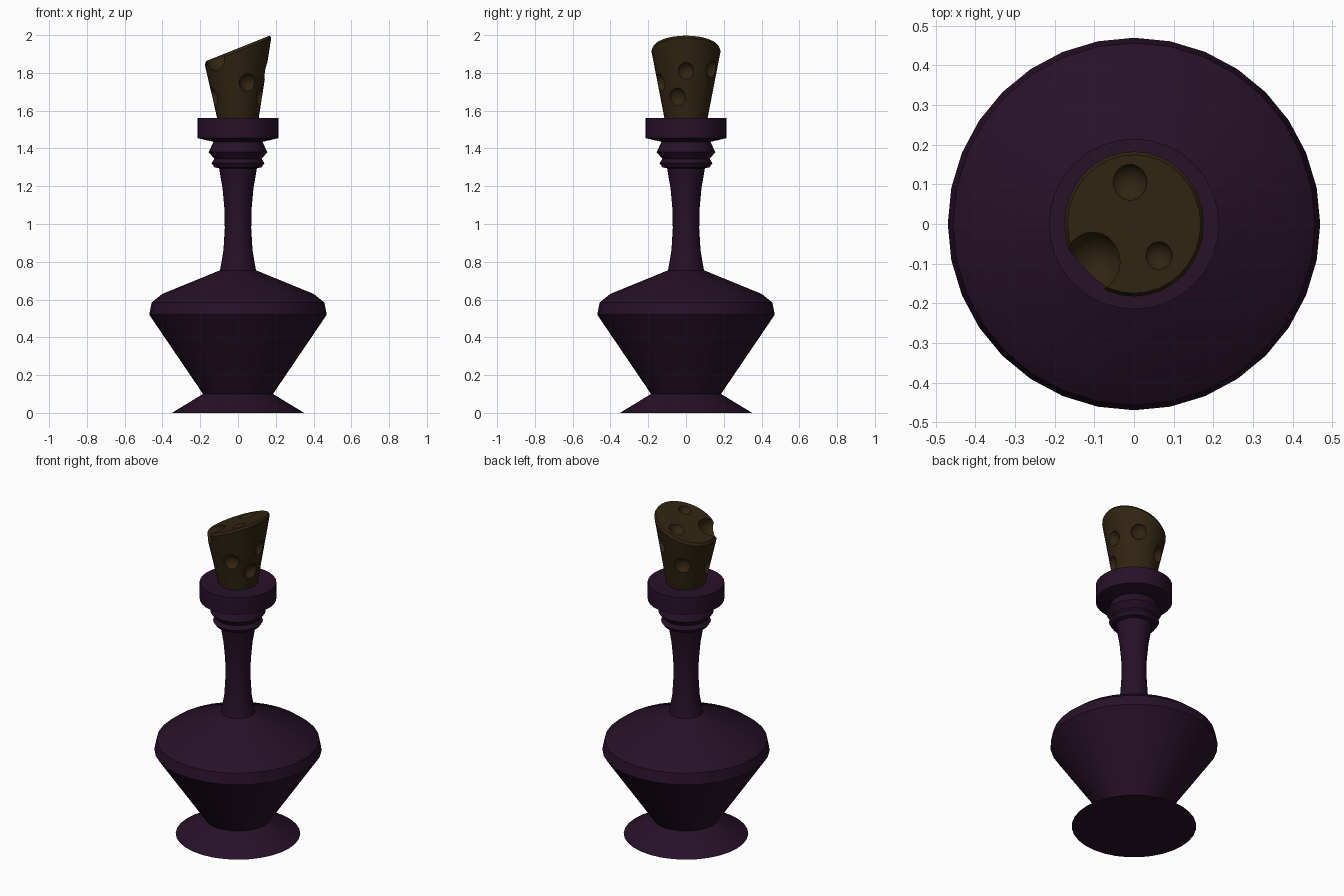
import bpy, bmesh, math
from mathutils import Matrix, Vector

cube = bpy.data.objects.get("Cube")
if cube:
    bpy.data.objects.remove(cube, do_unlink=True)


def material(name, color):
    m = bpy.data.materials.new(name)
    m.use_nodes = True
    m.diffuse_color = color
    m.node_tree.nodes["Principled BSDF"].inputs["Base Color"].default_value = color
    return m


def make_object(name, bm, mat):
    bmesh.ops.recalc_face_normals(bm, faces=bm.faces)
    mesh = bpy.data.meshes.new(name)
    bm.to_mesh(mesh)
    bm.free()
    mesh.materials.append(mat)
    obj = bpy.data.objects.new(name, mesh)
    bpy.context.collection.objects.link(obj)
    return obj


def activate(obj):
    bpy.ops.object.select_all(action='DESELECT')
    obj.select_set(True)
    bpy.context.view_layer.objects.active = obj


def lathe(profile, sides=32):
    """Closed solid of revolution from (radius, height) pairs."""
    bm = bmesh.new()
    rings = []
    for r, z in profile:
        rings.append([bm.verts.new((r * math.cos(a), r * math.sin(a), z))
                      for a in (math.tau * i / sides for i in range(sides))])
    for low, high in zip(rings, rings[1:]):
        for i in range(sides):
            j = (i + 1) % sides
            bm.faces.new((low[i], low[j], high[j], high[i]))
    bm.faces.new(rings[0][::-1])
    bm.faces.new(rings[-1])
    return bm


purple = material("dark purple glass", (0.020, 0.0055, 0.021, 1))
brown = material("dark brown cork", (0.031, 0.0185, 0.006, 1))

# Bottle: foot, body, slender neck, collar rings and lip
bottle = make_object("bottle", lathe([
    (0.35, 0), (0.185, 0.10), (0.47, 0.52), (0.457, 0.585), (0.40, 0.63),
    (0.095, 0.755), (0.077, 0.86), (0.07, 0.98), (0.072, 1.08), (0.082, 1.19),
    (0.10, 1.295), (0.125, 1.30), (0.14, 1.322), (0.125, 1.345),
    (0.155, 1.38), (0.13, 1.435), (0.215, 1.455), (0.215, 1.56)]), purple)

# Cork: flared plug with a sloping top
bm = lathe([(0.108, 1.55), (0.176, 1.915), (0.168, 1.93)])
for v in bm.verts:
    if v.co.z > 1.6:
        v.co.z += 0.4 * v.co.x
    v.co.y *= 1.04
cork = make_object("cork", bm, brown)

# Pits: centre of each opening, outward direction, opening radius
up = Vector((-0.37, 0, 0.93))
pits = [((-0.01, 0.105, 1.926), up, 0.045), ((0.063, -0.08, 1.955), up, 0.035)]
for x, y, z, r in [(0.05, -0.135, 1.75, 0.046), (0.12, -0.045, 1.675, 0.046),
                   (0.155, 0, 1.81, 0.047), (0.08, 0.135, 1.82, 0.045),
                   (-0.065, 0.125, 1.73, 0.045), (-0.125, -0.035, 1.677, 0.045)]:
    pits.append(((x, y, z), Vector((x, y, -0.03)).normalized(), r))
bm = bmesh.new()
for centre, out, r in pits:
    bmesh.ops.create_uvsphere(bm, u_segments=20, v_segments=12, radius=r * 1.1,
                              matrix=Matrix.Translation(Vector(centre) + out * r * 0.4))
# Large bite out of the low front edge
bmesh.ops.create_uvsphere(bm, u_segments=24, v_segments=14, radius=0.075,
                          matrix=Matrix.Translation((-0.102, -0.095, 1.882)))
cutter = make_object("pit_cutter", bm, brown)
cutter.hide_render = True

cut = cork.modifiers.new("pits", 'BOOLEAN')
cut.operation = 'DIFFERENCE'
cut.solver = 'EXACT'
cut.object = cutter
activate(cork)
bpy.ops.object.modifier_apply(modifier=cut.name)
bpy.data.objects.remove(cutter, do_unlink=True)

for obj in (bottle, cork):
    activate(obj)
    bpy.ops.object.shade_smooth_by_angle(angle=math.radians(25))
